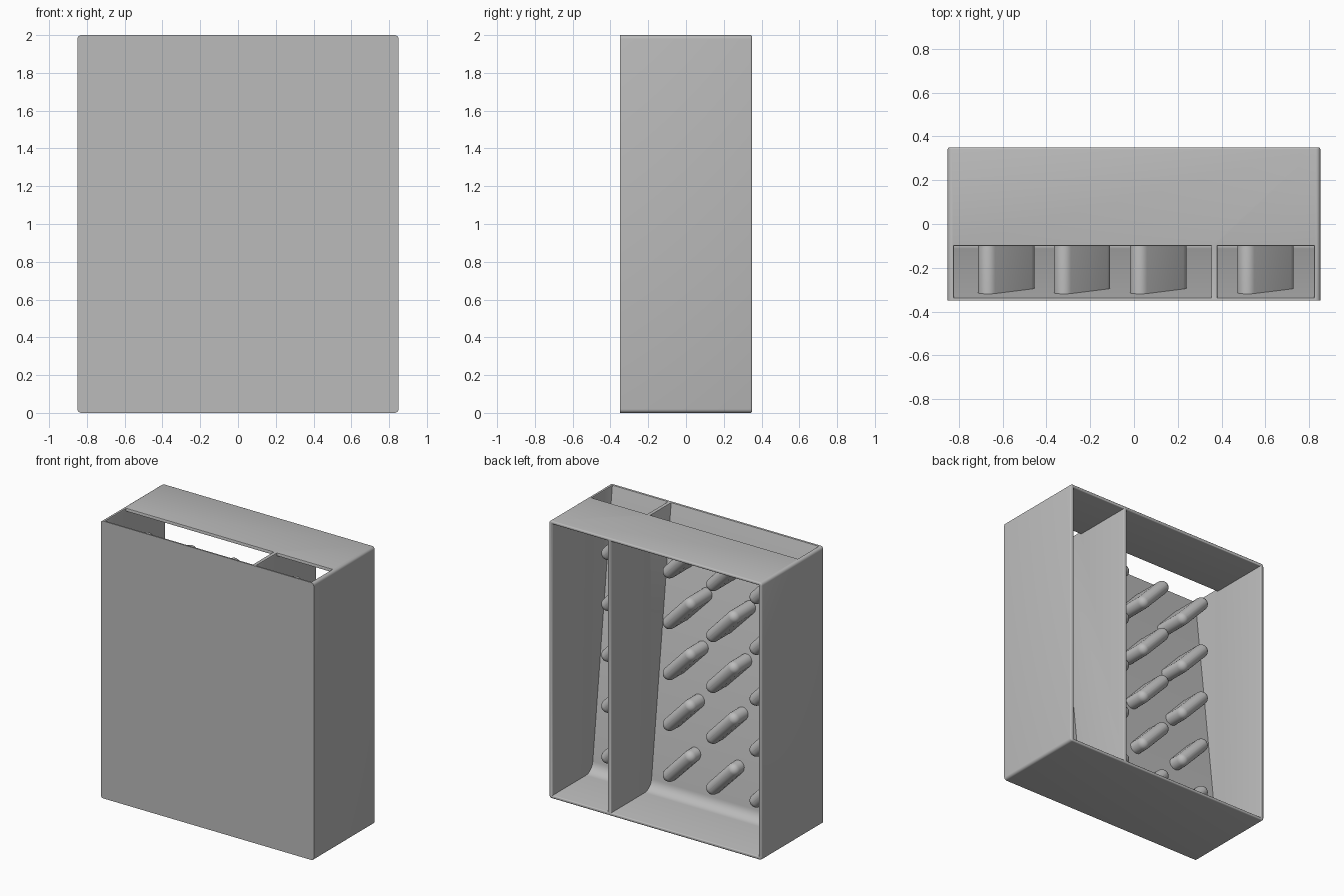
import bpy, bmesh
from math import sin, cos, pi, radians, atan2

cube = bpy.data.objects.get("Cube")
if cube:
    bpy.data.objects.remove(cube, do_unlink=True)

grey = bpy.data.materials.new("plain grey")
grey.use_nodes = True
colour = (0.5, 0.5, 0.5, 1)
grey.diffuse_color = colour
grey.node_tree.nodes["Principled BSDF"].inputs["Base Color"].default_value = colour

W, D, H = 0.85, 0.35, 2.0      # half width, half depth, height
WALL = 0.022
SLOT_Y = -0.1                  # front edge of the top panel
SLOPE = 0.117                  # lean of the inner board


def finish(name, bm):
    bmesh.ops.recalc_face_normals(bm, faces=bm.faces)
    mesh = bpy.data.meshes.new(name)
    bm.to_mesh(mesh)
    bm.free()
    mesh.materials.append(grey)
    ob = bpy.data.objects.new(name, mesh)
    bpy.context.collection.objects.link(ob)
    return ob


def activate(ob):
    bpy.ops.object.select_all(action='DESELECT')
    ob.select_set(True)
    bpy.context.view_layer.objects.active = ob


def loft(name, rings):
    bm = bmesh.new()
    loops = [[bm.verts.new(p) for p in ring] for ring in rings]
    n = len(loops[0])
    for a, b in zip(loops, loops[1:]):
        for i in range(n):
            j = (i + 1) % n
            bm.faces.new((a[i], a[j], b[j], b[i]))
    bm.faces.new(loops[0])
    bm.faces.new(loops[-1])
    return finish(name, bm)


# Outer block with four rounded corners running front to back
def corner_ring(y, r=0.02):
    pts = []
    for k, (sx, sz) in enumerate([(1, 1), (-1, 1), (-1, -1), (1, -1)]):
        for s in range(5):
            a = (k + s / 4) * pi / 2
            pts.append((sx * (W - r) + r * cos(a), y,
                        H / 2 + sz * (H / 2 - r) + r * sin(a)))
    return pts


case = loft("case", [corner_ring(-D), corner_ring(D)])


# Compartments: leaning board, filleted floor, slot at the top front
def board_y(z):
    return -0.335 + SLOPE * (H - z)


R = 0.08
lean = atan2(SLOPE, 1)
cy, cz = board_y(WALL + R) + R / cos(lean), WALL + R
profile = [(D + 0.1, WALL)]
for s in range(9):
    a = -pi / 2 - s / 8 * (pi / 2 - lean)
    profile.append((cy + R * cos(a), cz + R * sin(a)))
profile += [(board_y(H + 0.1), H + 0.1), (SLOT_Y, H + 0.1),
            (SLOT_Y, H - WALL), (D + 0.1, H - WALL)]

for i, (x0, x1) in enumerate([(-0.822, 0.353), (0.381, 0.822)]):
    cutter = loft("compartment_cutter", [[(x, y, z) for y, z in profile] for x in (x0, x1)])
    cutter.hide_render = True
    mod = case.modifiers.new("hollow", 'BOOLEAN')
    mod.operation = 'DIFFERENCE'
    mod.solver = 'EXACT'
    mod.object = cutter
    activate(case)
    bpy.ops.object.modifier_apply(modifier=mod.name)
    bpy.data.objects.remove(cutter, do_unlink=True)

# Soften the open back rim and the slot rim
bm = bmesh.new()
bm.from_mesh(case.data)


def sharp_edges(test):
    return [e for e in bm.edges if all(test(v.co) for v in e.verts)
            and len(e.link_faces) == 2 and e.calc_face_angle(0) > 0.5]


rim = sharp_edges(lambda c: abs(c.y - D) < 1e-4)
bmesh.ops.bevel(bm, geom=rim, offset=0.009, segments=3, profile=0.5, affect='EDGES')
slot = sharp_edges(lambda c: abs(c.z - H) < 1e-4 and -D + 0.005 < c.y < SLOT_Y + 0.01
                   and abs(c.x) < W - 0.025)
bmesh.ops.bevel(bm, geom=slot, offset=0.006, segments=2, profile=0.5, affect='EDGES')
bm.to_mesh(case.data)
bm.free()
activate(case)
bpy.ops.object.shade_smooth_by_angle(angle=radians(35))


# Slanted round-ended pegs on the board
def peg_ring(x, z, y, r):
    dx, dz = 0.083, 0.088
    pts = []
    for sign, start in ((1, -3 * pi / 4), (-1, pi / 4)):
        for s in range(11):
            a = start + s / 10 * pi
            pts.append((x + sign * dx + r * cos(a), y, z - sign * dz + r * sin(a)))
    return pts


PEG_R, PEG_Y = 0.046, -0.09
for col, x in enumerate((-0.583, -0.237, 0.11, 0.6)):
    for row in range(5):
        z = 0.26 + 0.367 * row
        rings = [peg_ring(x, z, -0.335, PEG_R)]
        for s in range(7):
            a = s / 6 * radians(86)
            rings.append(peg_ring(x, z, PEG_Y + PEG_R * sin(a), PEG_R * cos(a)))
        peg = loft(f"peg_{col + 1}_{row + 1}", rings)
        activate(peg)
        bpy.ops.object.shade_smooth_by_angle(angle=radians(40))
